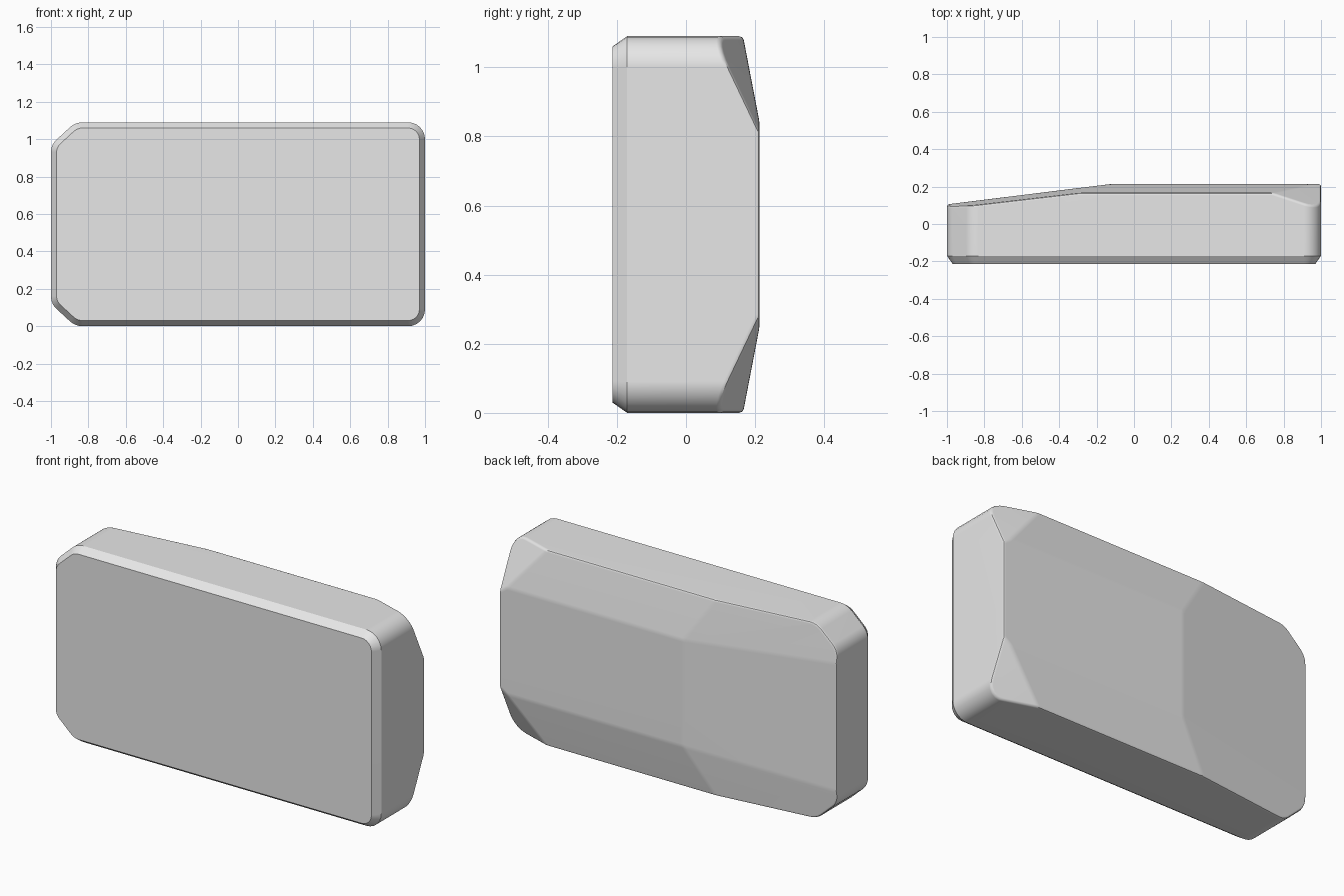
import bpy, bmesh, math
from mathutils import Vector

cube = bpy.data.objects.get("Cube")
if cube:
    bpy.data.objects.remove(cube, do_unlink=True)

HEIGHT, BACK, FRONT = 1.09, 0.213, -0.213
CHAMFER_IN, CHAMFER_DEEP = 0.03, 0.043


def rounded(corners, steps=6):
    """Round each (x, z, tangent length) corner of an outline with an arc."""
    points = []
    count = len(corners)
    for i, (x, z, t) in enumerate(corners):
        c = Vector((x, z))
        a = (Vector(corners[i - 1][:2]) - c).normalized()
        b = (Vector(corners[(i + 1) % count][:2]) - c).normalized()
        w = math.sin(a.angle(b) / 2)
        for k in range(steps + 1):
            s = k / steps
            p, q, r = (1 - s) ** 2, 2 * w * s * (1 - s), s * s
            points.append(((c + a * t) * p + c * q + (c + b * t) * r) / (p + q + r))
    return points


def cut(bm, a, b, c):
    """Slice off everything behind the plane through three points and cap it."""
    a, b, c = Vector(a), Vector(b), Vector(c)
    normal = (b - a).cross(c - a).normalized()
    if normal.y < 0:
        normal.negate()
    bmesh.ops.bisect_plane(bm, geom=bm.verts[:] + bm.edges[:] + bm.faces[:],
                           dist=1e-5, plane_co=a, plane_no=normal, clear_outer=True)
    rim = [e for e in bm.edges if e.is_boundary]
    if rim:
        bmesh.ops.holes_fill(bm, edges=rim, sides=0)


# Outline: clipped corners on one end, round corners on the other
upper = [(1, HEIGHT, 0.09), (-0.87, HEIGHT, 0.04), (-1, 0.97, 0.04)]
lower = [(x, HEIGHT - z, t) for x, z, t in reversed(upper)]
outline = rounded(upper + lower)

# Slab with a chamfered front
bm = bmesh.new()
base = bm.faces.new([bm.verts.new((p.x, 0.3, p.y)) for p in outline])
walls = bmesh.ops.extrude_face_region(bm, geom=[base], use_keep_orig=True)
front = [f for f in walls["geom"] if isinstance(f, bmesh.types.BMFace)]
for v in front[0].verts:
    v.co.y = FRONT + CHAMFER_DEEP
bmesh.ops.recalc_face_normals(bm, faces=bm.faces[:])
bmesh.ops.inset_region(bm, faces=front, thickness=CHAMFER_IN, depth=CHAMFER_DEEP,
                       use_even_offset=True)

# Flat back and the sloping end
cut(bm, (0, BACK, 0), (1, BACK, 0), (0, BACK, 1))
cut(bm, (-0.13, BACK, 0), (-0.13, BACK, 1), (-1, 0.105, 0))

# Sloping facets along the top and bottom of the back
for flip in (False, True):
    def pt(x, y, z):
        return (x, y, HEIGHT - z if flip else z)
    cut(bm, pt(0, BACK, 0.84), pt(1, BACK, 0.84), pt(0, 0.165, HEIGHT))
    cut(bm, pt(-0.13, BACK, 0.84), pt(-0.3, 0.165, HEIGHT), pt(-1, 0.105, 0.90))
    cut(bm, pt(1, 0.108, 1.03), pt(1, 0.208, 0.82), pt(0.74, 0.165, HEIGHT))

# Soft bevel around the back rim and along the ridges
bmesh.ops.recalc_face_normals(bm, faces=bm.faces[:])
bm.normal_update()
edges = [e for e in bm.edges if any(f.normal.y > 0.2 for f in e.link_faces)]
bmesh.ops.bevel(bm, geom=edges, offset=0.012, segments=2, profile=0.5,
                affect='EDGES', clamp_overlap=True)
bmesh.ops.recalc_face_normals(bm, faces=bm.faces[:])

mesh = bpy.data.meshes.new("slab_body")
bm.to_mesh(mesh)
bm.free()
body = bpy.data.objects.new("slab_body", mesh)
bpy.context.scene.collection.objects.link(body)

# Plain grey surface
grey = bpy.data.materials.new("plain_grey")
grey.use_nodes = True
colour = (0.8, 0.8, 0.8, 1)
grey.diffuse_color = colour
grey.node_tree.nodes["Principled BSDF"].inputs["Base Color"].default_value = colour
mesh.materials.append(grey)

# Smooth shading that keeps large facets flat
bpy.ops.object.select_all(action='DESELECT')
body.select_set(True)
bpy.context.view_layer.objects.active = body
bpy.ops.object.shade_smooth_by_angle(angle=math.radians(30))
weighted = body.modifiers.new("even_normals", 'WEIGHTED_NORMAL')
weighted.keep_sharp = True
